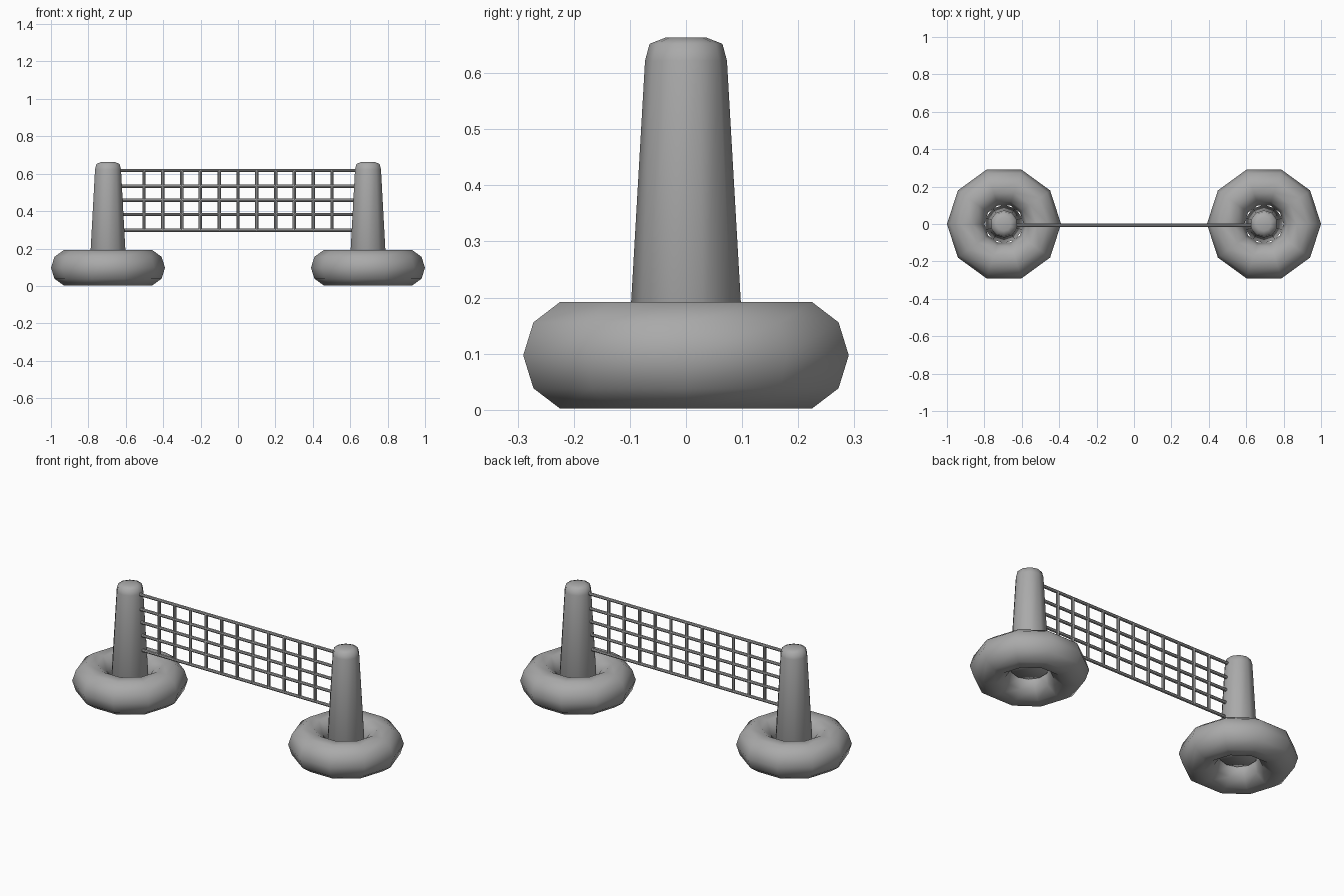
import bpy
import bmesh
from math import pi

cube = bpy.data.objects.get("Cube")
if cube:
    bpy.data.objects.remove(cube, do_unlink=True)

grey = bpy.data.materials.new("plain grey")
grey.use_nodes = True
colour = (0.4, 0.4, 0.4, 1)
grey.diffuse_color = colour
grey.node_tree.nodes["Principled BSDF"].inputs["Base Color"].default_value = colour

POST_X = 0.695
SIDES = 10


def finish(obj, name):
    obj.name = name
    obj.data.materials.append(grey)
    for face in obj.data.polygons:
        face.use_smooth = True
    return obj


def lathe(name, profile, x):
    """Closed solid of revolution from (radius, height) pairs."""
    bm = bmesh.new()
    rings = []
    for radius, z in profile:
        ring = bmesh.ops.create_circle(bm, segments=SIDES, radius=radius)["verts"]
        bmesh.ops.translate(bm, verts=ring, vec=(0, 0, z))
        rings.append(ring)
    for low, high in zip(rings, rings[1:]):
        for i in range(SIDES):
            j = (i + 1) % SIDES
            bm.faces.new((low[i], low[j], high[j], high[i]))
    bm.faces.new(rings[0])
    bm.faces.new(rings[-1])
    # Start the ring on the x axis
    bmesh.ops.recalc_face_normals(bm, faces=bm.faces)
    mesh = bpy.data.meshes.new(name)
    bm.to_mesh(mesh)
    bm.free()
    obj = bpy.data.objects.new(name, mesh)
    obj.location.x = x
    obj.rotation_euler.z = pi / 2 + 2 * pi / 20
    bpy.context.collection.objects.link(obj)
    return finish(obj, name)


def rope(name, length, location, rotation):
    bpy.ops.mesh.primitive_cylinder_add(vertices=8, radius=0.009, depth=length,
                                        location=location, rotation=rotation)
    obj = finish(bpy.context.object, name)
    bpy.ops.object.shade_smooth_by_angle()
    return obj


# Inflated ring bases and tapered rounded posts
post_profile = [(0.095, 0.085), (0.103, 0.1), (0.073, 0.622), (0.065, 0.652), (0.037, 0.663)]
for side, x in (("left", POST_X), ("right", -POST_X)):
    bpy.ops.mesh.primitive_torus_add(major_segments=SIDES, minor_segments=SIDES,
                                     major_radius=0.205, minor_radius=0.1,
                                     location=(x, 0, 0.097))
    finish(bpy.context.object, side + "_ring_base")
    lathe(side + "_post", post_profile, x)

# Net: horizontal ropes reach into the posts, vertical ropes join them
heights = (0.297, 0.382, 0.457, 0.532, 0.617)
for i, z in enumerate(heights):
    rope(f"net_row_{i + 1}", 1.27, (0, -0.006, z), (0, pi / 2, 0))
net_height = heights[-1] - heights[0]
for i in range(11):
    rope(f"net_column_{i + 1}", net_height, ((i - 5) * 0.1005, -0.006, heights[0] + net_height / 2), (0, 0, 0))
